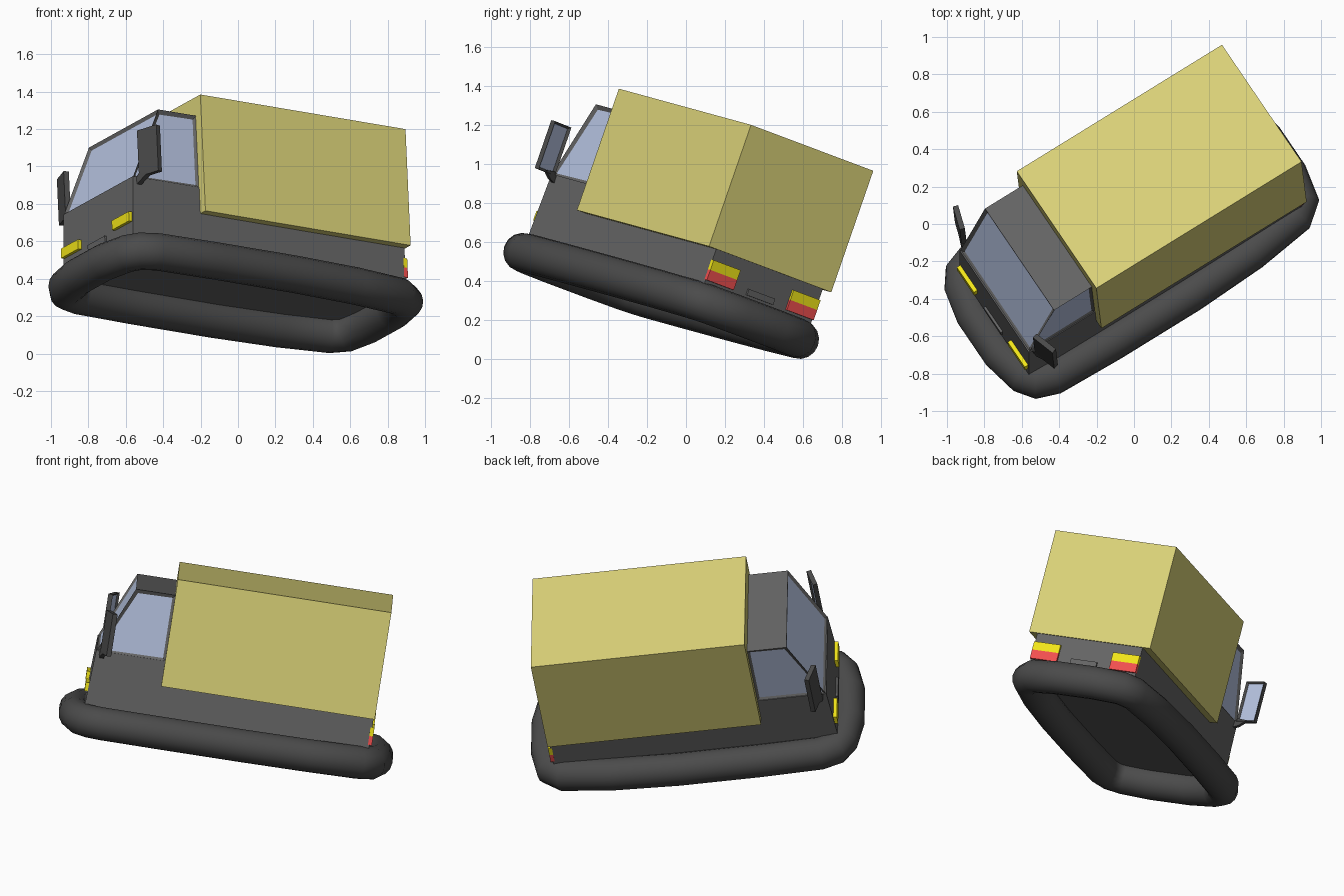
import bpy, bmesh
from mathutils import Matrix, Vector

if "Cube" in bpy.data.objects:
    bpy.data.objects.remove(bpy.data.objects["Cube"])

# Pose of the whole vehicle: local x = side, y = rearward, z = up
back = Vector((0.842, 0.519, -0.142)).normalized()
side = Vector((0.542, -0.787, 0.296))
side = (side - back * side.dot(back)).normalized()
up = side.cross(back)
POSE = Matrix((side, back, up)).transposed().to_4x4() @ Matrix.Translation((0.178, 0, 0))


def material(name, rgb):
    m = bpy.data.materials.new(name)
    m.diffuse_color = (*rgb, 1)
    m.use_nodes = True
    m.node_tree.nodes["Principled BSDF"].inputs["Base Color"].default_value = m.diffuse_color
    return m


GREY = material("dark_grey", (0.13, 0.13, 0.13))
RUBBER = material("rubber", (0.07, 0.07, 0.07))
KHAKI = material("khaki", (0.71, 0.65, 0.19))
GLASS = material("glass", (0.48, 0.56, 0.77))
YELLOW = material("yellow", (0.9, 0.8, 0.01))
RED = material("red", (0.9, 0.08, 0.08))


def finish(name, bm, *mats):
    bmesh.ops.recalc_face_normals(bm, faces=bm.faces)
    me = bpy.data.meshes.new(name)
    bm.to_mesh(me)
    bm.free()
    for m in mats:
        me.materials.append(m)
    ob = bpy.data.objects.new(name, me)
    bpy.context.collection.objects.link(ob)
    ob.matrix_world = POSE
    return ob


def extruded(points, offset):
    """Closed solid from a planar outline pushed along an offset."""
    bm = bmesh.new()
    f = bm.faces.new([bm.verts.new(p) for p in points])
    ext = bmesh.ops.extrude_face_region(bm, geom=[f])["geom"]
    bmesh.ops.translate(bm, vec=offset, verts=[v for v in ext if isinstance(v, bmesh.types.BMVert)])
    if not any(len(e.link_faces) > 2 for e in bm.edges) and any(e.is_boundary for e in bm.edges):
        bmesh.ops.holes_fill(bm, edges=[e for e in bm.edges if e.is_boundary])
    bmesh.ops.recalc_face_normals(bm, faces=bm.faces)
    bm.normal_update()
    return bm


def prism(profile, half):
    return extruded([(-half, y, z) for y, z in profile], (2 * half, 0, 0))


def box(name, x0, x1, y0, y1, z0, z1, mat):
    pts = [(x0, y0, z0), (x1, y0, z0), (x1, y0, z1), (x0, y0, z1)]
    return finish(name, extruded(pts, (0, y1 - y0, 0)), mat)


def glaze(bm, faces, border):
    """Sunken glass pane inside a frame."""
    for f in faces:
        bmesh.ops.inset_individual(bm, faces=[f], thickness=border, depth=-0.012)
        f.material_index = 1


# Lower body
finish("body", prism([(-0.985, 0.32), (-0.965, 0.695), (-0.54, 0.695), (-0.54, 0.56),
                      (0.75, 0.56), (0.75, 0.32)], 0.345), GREY)

# Upper cab with windscreen and side windows
cab = prism([(-0.965, 0.69), (-0.785, 1.10), (-0.54, 1.10), (-0.54, 0.69)], 0.344)
panes = [f for f in cab.faces if abs(f.normal.x) > 0.9 or (f.normal.y < -0.5 and f.normal.z > 0.1)]
glaze(cab, panes, 0.028)
finish("cab", cab, GREY, GLASS)

# Cargo box
box("cargo_box", -0.396, 0.396, -0.545, 0.757, 0.546, 1.204, KHAKI)

# Inflated skirt: a closed tube along a bowed outline
half = [(0.13, -1.03), (0.30, -0.995), (0.365, -0.95), (0.395, -0.86), (0.405, -0.5), (0.405, 0.0),
        (0.385, 0.4), (0.345, 0.70), (0.285, 0.775), (0.12, 0.805)]
path = half + [(-x, y) for x, y in reversed(half)]
cu = bpy.data.curves.new("skirt", 'CURVE')
cu.dimensions = '3D'
cu.bevel_depth = 0.1
cu.bevel_resolution = 6
sp = cu.splines.new('POLY')
sp.points.add(len(path) - 1)
for p, (x, y) in zip(sp.points, path):
    p.co = (x, y, 0.266, 1)
sp.use_cyclic_u = True
cu.materials.append(RUBBER)
skirt = bpy.data.objects.new("skirt", cu)
bpy.context.collection.objects.link(skirt)
skirt.matrix_world = POSE
bpy.context.view_layer.objects.active = skirt
skirt.select_set(True)
bpy.ops.object.convert(target='MESH')
bpy.ops.object.shade_smooth()

# Lights and mirrors on both sides
for s, tag in ((1, "right"), (-1, "left")):
    box("headlight_" + tag, s * 0.168, s * 0.338, -0.998, -0.96, 0.44, 0.493, YELLOW)
    box("indicator_" + tag, s * 0.172, s * 0.346, 0.74, 0.764, 0.435, 0.488, YELLOW)
    box("tail_light_" + tag, s * 0.172, s * 0.346, 0.74, 0.764, 0.38, 0.435, RED)

    # Mirror housing, angled outward, with glass on its rear face
    m = extruded([(s * 0.365, -0.94, 0.69), (s * 0.495, -0.90, 0.69),
                  (s * 0.495, -0.90, 0.95), (s * 0.365, -0.94, 0.95)], (-s * 0.008, 0.028, 0))
    glaze(m, [max(m.faces, key=lambda f: f.normal.y)], 0.017)
    finish("mirror_" + tag, m, RUBBER, GLASS)
    finish("mirror_arm_" + tag, extruded([(s * 0.335, -0.94, 0.65), (s * 0.375, -0.94, 0.665),
                                          (s * 0.43, -0.92, 0.70), (s * 0.365, -0.94, 0.71),
                                          (s * 0.335, -0.945, 0.68)], (0, 0.028, 0)), RUBBER)

# Blank plates
box("front_plate", -0.085, 0.085, -0.992, -0.96, 0.395, 0.435, GREY)
box("rear_plate", -0.085, 0.085, 0.74, 0.762, 0.38, 0.413, GREY)
